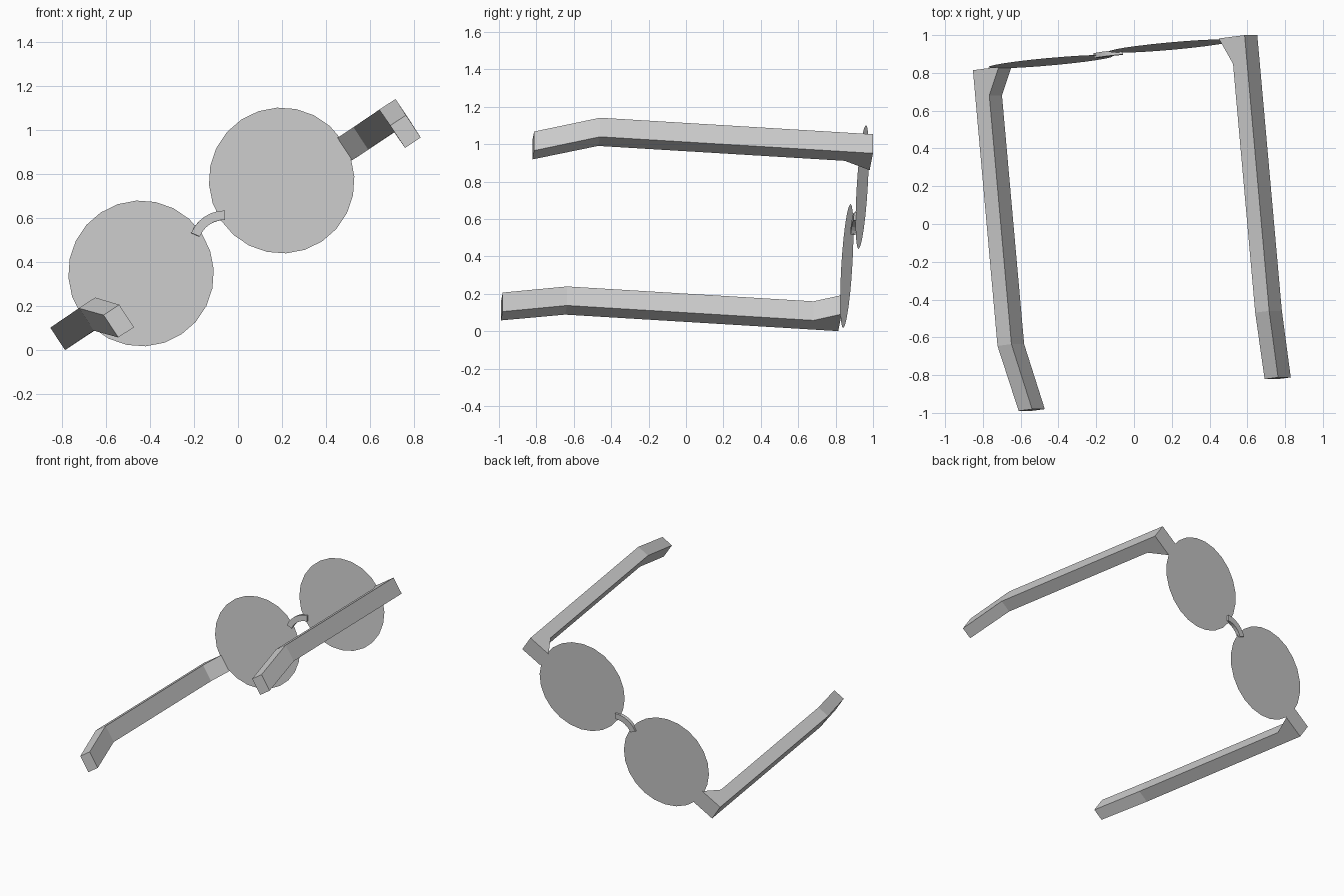
import bpy, bmesh, math
from mathutils import Matrix, Vector

if "Cube" in bpy.data.objects:
    bpy.data.objects.remove(bpy.data.objects["Cube"])

# Tilted frame of the glasses: local x = width, -y = along the arms, z = up
x_ax = Vector((0.829, 0.107, 0.548)).normalized()
y_ax = Vector((-0.09, 0.994, -0.061))
y_ax = (y_ax - x_ax * y_ax.dot(x_ax)).normalized()
z_ax = x_ax.cross(y_ax)
FRAME = Matrix((x_ax, y_ax, z_ax)).transposed().to_4x4()
FRAME.translation = (-0.121, 0.901, 0.56)


def finish(name, bm, mirror=False):
    bmesh.ops.recalc_face_normals(bm, faces=bm.faces[:])
    me = bpy.data.meshes.new(name)
    bm.to_mesh(me)
    bm.free()
    ob = bpy.data.objects.new(name, me)
    bpy.context.collection.objects.link(ob)
    ob.matrix_world = FRAME
    if mirror:
        mod = ob.modifiers.new("Mirror", 'MIRROR')
        mod.use_axis = (True, False, False)
    return ob


def loft(name, sections, mirror=False):
    """Skin a row of four-cornered sections and cap both ends."""
    bm = bmesh.new()
    rings = [[bm.verts.new(p) for p in s] for s in sections]
    for a, b in zip(rings, rings[1:]):
        for i in range(4):
            j = (i + 1) % 4
            bm.faces.new((a[i], a[j], b[j], b[i]))
    bm.faces.new(rings[0])
    bm.faces.new(rings[-1])
    return finish(name, bm, mirror)


# Lenses: thin flat round discs
bm = bmesh.new()
bmesh.ops.create_circle(
    bm, cap_ends=True, segments=24, radius=0.332,
    matrix=Matrix.Translation((0.385, 0, 0)) @ Matrix.Rotation(math.pi / 2, 4, 'X'))
finish("lenses", bm, mirror=True)

# Arms: wedge hinge at the lens, straight bar, tip bent down and inwards
# (inner x, inner y, outer x, outer y, top z)
stations = [(0.702, 0.006, 0.867, 0.006, 0.022),
            (0.778, -0.137, 0.867, -0.137, 0.022),
            (0.778, -1.462, 0.867, -1.462, 0.022),
            (0.742, -1.812, 0.828, -1.812, -0.066)]
H = 0.122
loft("temple_arms",
     [[(xi, yi, t), (xo, yo, t), (xo, yo, t - H), (xi, yi, t - H)]
      for xi, yi, xo, yo, t in stations], mirror=True)

# Nose bridge: small arched strip
R, half, depth, thick = 0.145, math.radians(34), 0.013, 0.021
sections = []
for k in range(7):
    a = -half + 2 * half * k / 6
    s, c = math.sin(a), math.cos(a)
    sections.append([(r * s, y, r * c - R + 0.035)
                     for r, y in ((R - thick, -depth), (R + thick, -depth),
                                  (R + thick, depth), (R - thick, depth))])
loft("nose_bridge", sections)
